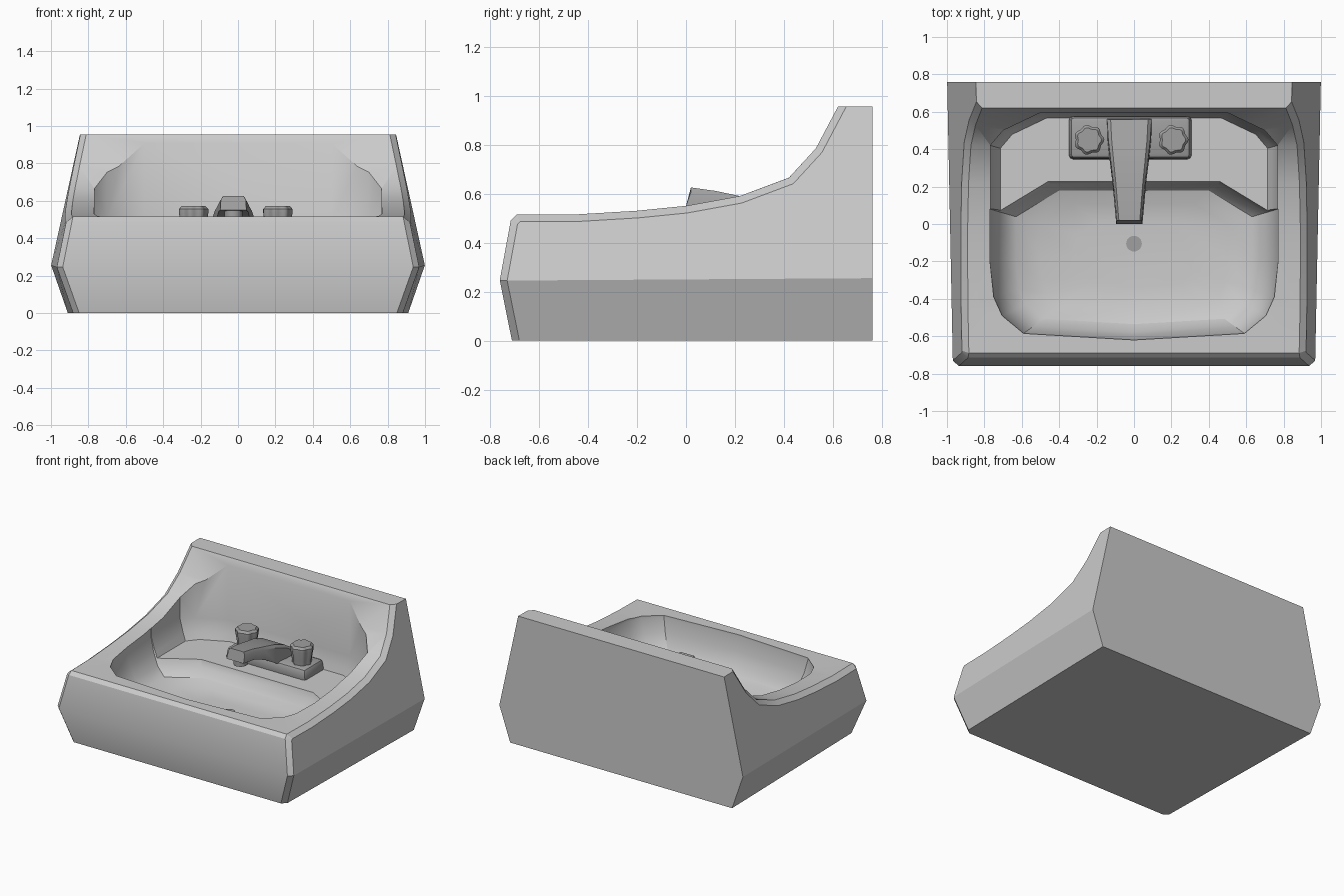
import bpy, bmesh, math

if "Cube" in bpy.data.objects:
    bpy.data.objects.remove(bpy.data.objects["Cube"])


def finish(name, bm, smooth=None, mat=None):
    bmesh.ops.recalc_face_normals(bm, faces=bm.faces[:])
    me = bpy.data.meshes.new(name)
    bm.to_mesh(me)
    bm.free()
    ob = bpy.data.objects.new(name, me)
    bpy.context.collection.objects.link(ob)
    if mat:
        me.materials.append(mat)
    if smooth:
        smooth_by(ob, smooth)
    return ob


def activate(ob):
    bpy.ops.object.select_all(action='DESELECT')
    ob.select_set(True)
    bpy.context.view_layer.objects.active = ob


def smooth_by(ob, deg):
    activate(ob)
    bpy.ops.object.shade_smooth_by_angle(angle=math.radians(deg))


def loft(rings):
    """Closed solid through a list of equal-length point rings."""
    bm = bmesh.new()
    vr = [[bm.verts.new(p) for p in r] for r in rings]
    n = len(vr[0])
    for a, b in zip(vr, vr[1:]):
        for i in range(n):
            j = (i + 1) % n
            bm.faces.new((a[i], a[j], b[j], b[i]))
    bm.faces.new(vr[0])
    bm.faces.new(vr[-1])
    return bm


metal = bpy.data.materials.new("metal_grey")
metal.diffuse_color = (0.35, 0.35, 0.35, 1)
metal.use_nodes = True
metal.node_tree.nodes["Principled BSDF"].inputs["Base Color"].default_value = metal.diffuse_color

# Sink body: side profile with planar tapered cheeks
top = [(-.76, .245), (-.715, .49), (-.69, .515), (-.45, .515), (-.2, .53),
       (0, .55), (.22, .59), (.42, .665), (.53, .785), (.62, .955)]
prof = top + [(.76, .955), (.76, .255), (.76, 0), (-.71, 0)]


def half_width(y, z):
    mid = .985 + .015 * y / .76
    return mid - (z - .25) * .22 if z > .25 else mid - (.25 - z) * .36


bm = bmesh.new()
sides = [[bm.verts.new((s * half_width(y, z), y, z)) for y, z in prof] for s in (-1, 1)]
n = len(prof)
for i in range(n):
    j = (i + 1) % n
    bm.faces.new((sides[0][i], sides[0][j], sides[1][j], sides[1][i]))
for s in sides:
    bm.faces.new(s[:12])
    bm.faces.new((s[0], s[11], s[12], s[13]))
bmesh.ops.recalc_face_normals(bm, faces=bm.faces[:])
rim = []
for s in sides:
    chain = [s[13]] + s[:10]
    rim += [bm.edges.get((a, b)) for a, b in zip(chain, chain[1:])]
bmesh.ops.bevel(bm, geom=rim, offset=.03, segments=1, affect='EDGES', clamp_overlap=True)
body = finish("sink_body", bm)


# Basin cutters: plan outlines shrinking with depth
def basin_cutter(name, half, cy, levels):
    outline = half + [(-x, y) for x, y in reversed(half) if x > 0]
    return finish(name, loft([[(x * s, cy + (y - cy) * s, z) for x, y in outline]
                              for s, z in levels]))


bowl = basin_cutter(
    "bowl_cutter",
    [(0, -.62), (.59, -.585), (.705, -.49), (.75, -.39), (.77, -.2), (.77, .08), (.49, .25)],
    -.15, [(1, 1.2), (1, .5), (.965, .4), (.91, .31), (.82, .255), (.65, .225), (.4, .215)])
ledge = basin_cutter(
    "ledge_cutter", [(.768, -.15), (.768, .42), (.70, .5), (.5, .595)],
    .2, [(1, 1.2), (1, .5), (.96, .41), (.93, .36)])
for cutter in (bowl, ledge):
    activate(body)
    m = body.modifiers.new("cut", 'BOOLEAN')
    m.operation = 'DIFFERENCE'
    m.solver = 'EXACT'
    m.object = cutter
    bpy.ops.object.modifier_apply(modifier=m.name)
    bpy.data.objects.remove(cutter)
smooth_by(body, 28)

# Faucet base plate
CX = -.02
bm = loft([[(CX + sx * w, .462 + sy * d, z) for sx, sy in ((-1, -1), (1, -1), (1, 1), (-1, 1))]
           for w, d, z in ((.33, .118, .345), (.32, .11, .435))])
bmesh.ops.bevel(bm, geom=bm.edges[:], offset=.022, segments=2, profile=.5, affect='EDGES')
finish("faucet_plate", bm, 35, metal)

# Lobed tap handles
for side, x0 in (("left", -.24), ("right", .21)):
    rings = []
    for r, z in ((.062, .42), (.066, .47), (.076, .535), (.076, .556), (.062, .572)):
        rings.append([(x0 + r * (1 + .07 * math.cos(7 * a)) * math.cos(a),
                       .45 + r * (1 + .07 * math.cos(7 * a)) * math.sin(a), z)
                      for a in (2 * math.pi * k / 42 for k in range(42))])
    finish(side + "_handle", loft(rings), 35, metal)

# Arched spout: tapered sections from the plate to the tip
rings = []
for yb, yt, zb, zt, w in ((.57, .56, .38, .455, .125), (.45, .45, .40, .525, .118),
                          (.34, .34, .43, .565, .105), (.22, .22, .50, .59, .09),
                          (.11, .12, .54, .611, .08), (0, .02, .55, .625, .07)):
    rings.append([(CX - .005 + x, y, z) for x, y, z in (
        (-w, yb, zb), (w, yb, zb), (w * .95, yt, zt - .02), (w * .8, yt, zt),
        (-w * .8, yt, zt), (-w * .95, yt, zt - .02))])
finish("spout", loft(rings), 30, metal)


# Nozzle under the spout tip and drain in the bowl
def disc(name, x, y, r, z0, z1):
    rings = [[(x + r * math.cos(k * math.pi / 12), y + r * math.sin(k * math.pi / 12), z)
              for k in range(24)] for z in (z0, z1)]
    finish(name, loft(rings), 30, metal)


disc("nozzle", CX - .005, .065, .048, .505, .57)
disc("drain", 0, -.105, .042, .2, .223)
